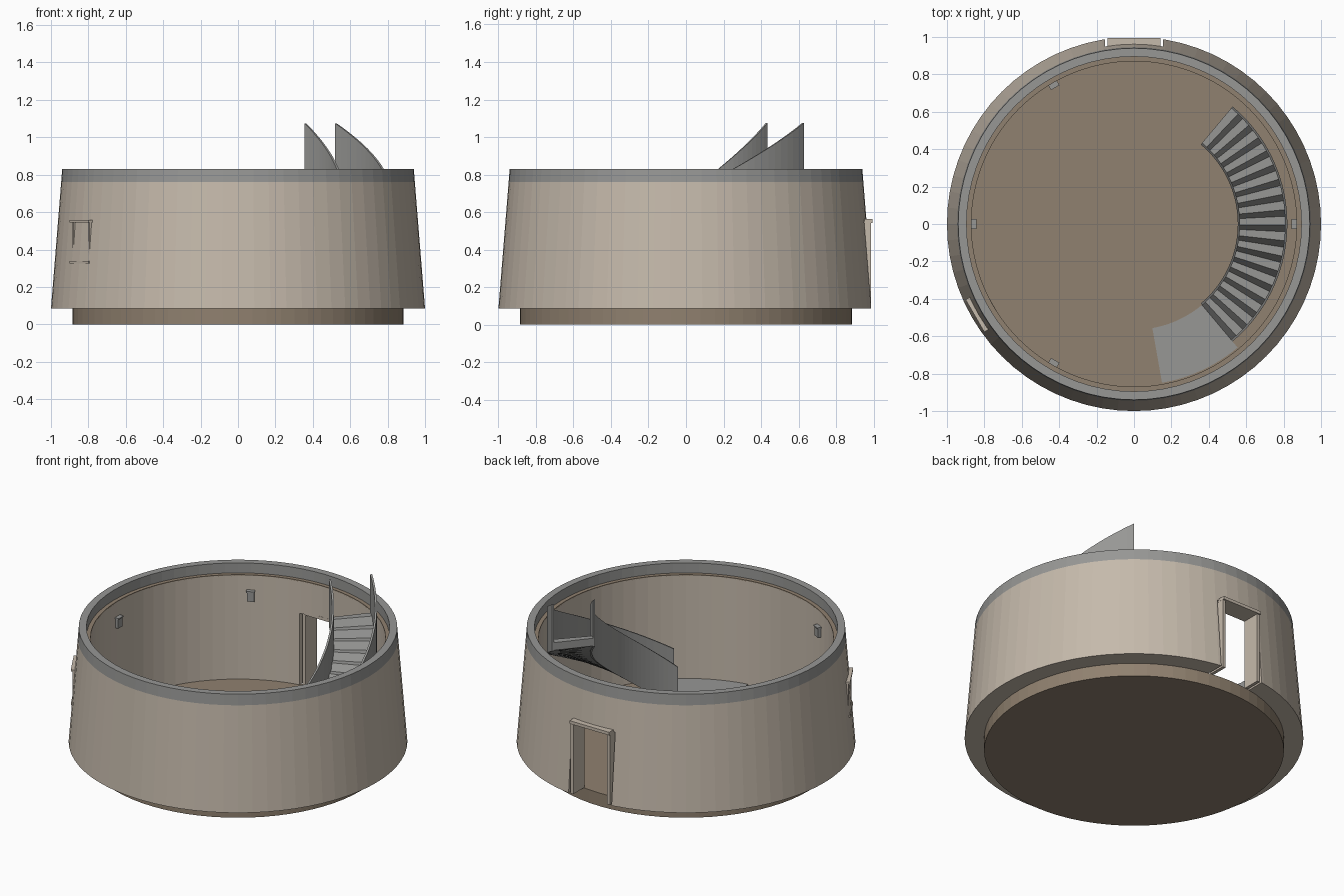
import bpy, bmesh
from math import radians, cos, sin
from mathutils import Matrix, Vector

old = bpy.data.objects.get("Cube")
if old:
    bpy.data.objects.remove(old, do_unlink=True)


def material(name, rgb):
    m = bpy.data.materials.new(name)
    m.use_nodes = True
    m.diffuse_color = (*rgb, 1)
    bsdf = m.node_tree.nodes["Principled BSDF"]
    bsdf.inputs["Base Color"].default_value = (*rgb, 1)
    bsdf.inputs["Roughness"].default_value = 0.8
    return m


PLASTER = material("beige plaster", (0.56, 0.49, 0.41))
BROWN = material("brown floor", (0.28, 0.22, 0.16))
GREY = material("grey stone", (0.31, 0.31, 0.30))


def finish(name, bm, mat):
    bmesh.ops.recalc_face_normals(bm, faces=bm.faces)
    mesh = bpy.data.meshes.new(name)
    bm.to_mesh(mesh)
    bm.free()
    mesh.materials.append(mat)
    ob = bpy.data.objects.new(name, mesh)
    bpy.context.collection.objects.link(ob)
    return ob


def sweep(name, sections, mat, closed=False):
    """Join (angle, [(radius, z), ...]) sections around the vertical axis."""
    bm = bmesh.new()
    rings = [[bm.verts.new((r * cos(radians(a)), r * sin(radians(a)), z))
              for r, z in pts] for a, pts in sections]
    n = len(rings[0])
    pairs = list(zip(rings, rings[1:]))
    if closed:
        pairs.append((rings[-1], rings[0]))
    else:
        bm.faces.new(rings[0])
        bm.faces.new(rings[-1])
    for p, q in pairs:
        for i in range(n):
            j = (i + 1) % n
            bm.faces.new((p[i], p[j], q[j], q[i]))
    return finish(name, bm, mat)


def ring(name, profile, mat, segments=72):
    return sweep(name, [(360 * i / segments, profile) for i in range(segments)], mat, True)


def rect(r0, r1, z0, z1):
    return [(r0, z0), (r1, z0), (r1, z1), (r0, z1)]


def box(name, az, radial, across, height, mat):
    """Box given by ranges: outward, sideways and up, turned to an azimuth."""
    bm = bmesh.new()
    bmesh.ops.create_cube(bm, size=1)
    ranges = (radial, across, height)
    size = Vector([b - a for a, b in ranges])
    mid = Vector([(a + b) / 2 for a, b in ranges])
    bm.transform(Matrix.Rotation(radians(az), 4, "Z")
                 @ Matrix.Translation(mid) @ Matrix.Diagonal(size).to_4x4())
    return finish(name, bm, mat)


def cut(target, cutter):
    cutter.hide_render = True
    mod = target.modifiers.new("opening", "BOOLEAN")
    mod.operation, mod.solver, mod.object = "DIFFERENCE", "EXACT", cutter
    bpy.context.view_layer.objects.active = target
    bpy.ops.object.modifier_apply(modifier=mod.name)
    bpy.data.objects.remove(cutter, do_unlink=True)


# Floor plinth
FLOOR = 0.085
bm = bmesh.new()
bmesh.ops.create_cone(bm, cap_ends=True, segments=72, radius1=0.885, radius2=0.885,
                      depth=FLOOR, matrix=Matrix.Translation((0, 0, FLOOR / 2)))
finish("floor", bm, BROWN)

# Tapered wall, top band and inner ledge
wall = ring("wall", [(0.87, FLOOR), (1, FLOOR), (0.9455, 0.76), (0.87, 0.76)], PLASTER)
ring("top_band", [(0.895, 0.76), (0.9455, 0.76), (0.94, 0.83), (0.895, 0.83)], GREY)
ring("inner_ledge", rect(0.87, 0.897, 0.755, 0.765), BROWN)

# Doorway at the back
DOOR = 90
cut(wall, box("door_cutter", DOOR, (0.8, 1.1), (-0.155, 0.155), (0, 0.55), PLASTER))
for side, s in (("left", -1), ("right", 1)):
    box(f"door_jamb_{side}", DOOR, (0.868, 0.985),
        sorted((s * 0.122, s * 0.142)), (FLOOR, 0.548), PLASTER)
box("door_lintel", DOOR, (0.868, 0.995), (-0.143, 0.143), (0.542, 0.562), PLASTER)

# Window on the front right
WINDOW = 210
cut(wall, box("window_cutter", WINDOW, (0.8, 1.1), (-0.09, 0.09), (0.335, 0.55), PLASTER))
for side, s in (("left", -1), ("right", 1)):
    box(f"window_jamb_{side}", WINDOW, (0.868, 0.972),
        sorted((s * 0.078, s * 0.094)), (0.335, 0.55), PLASTER)
for part, z in (("sill", 0.325), ("lintel", 0.545)):
    box(f"window_{part}", WINDOW, (0.868, 0.982), (-0.1, 0.1), (z, z + 0.013), PLASTER)
box("window_pane", WINDOW, (0.93, 0.938), (-0.08, 0.08), (0.335, 0.548), GREY)

# Wall lamps
for i, az in enumerate((0, 120, 180, 240)):
    box(f"wall_lamp_{i + 1}", az, (0.848, 0.872), (-0.022, 0.022), (0.6, 0.66), GREY)
    box(f"wall_lamp_cap_{i + 1}", az, (0.842, 0.872), (-0.026, 0.026), (0.66, 0.668), GREY)

# Curved stair: flat treads with sloping risers
STEPS, START, END, TOP = 17, -50, 50, 0.825
turn = (END - START) / STEPS
rise = (TOP - FLOOR) / STEPS


def slope(a):
    return FLOOR + (TOP - FLOOR) * (a - START) / (END - START)


sections = []
for i in range(STEPS):
    for part, level in ((0, i), (0.42, i + 1), (1, i + 1)):
        a = START + turn * (i + part)
        if part == 0 and i:
            continue
        low = max(slope(a) - 0.05, FLOOR - 0.01)
        sections.append((a, rect(0.565, 0.81, low, FLOOR + rise * level)))
sweep("stair", sections, GREY)

# Solid balustrades on both edges of the stair
for name, r in (("inner_balustrade", 0.555), ("outer_balustrade", 0.808)):
    angles = [START + (END - START) * i / 34 for i in range(35)]
    sweep(name, [(a, rect(r, r + 0.012, max(slope(a) - 0.055, FLOOR - 0.01),
                          0.31 + (slope(a) - FLOOR) * 0.765 / (TOP - FLOOR)))
                 for a in angles], GREY)

# Landing at the foot of the stair
sweep("stair_landing", [(-80 + 3 * i, rect(0.565, 0.862, FLOOR - 0.005, FLOOR + 0.008))
                        for i in range(11)], GREY)
